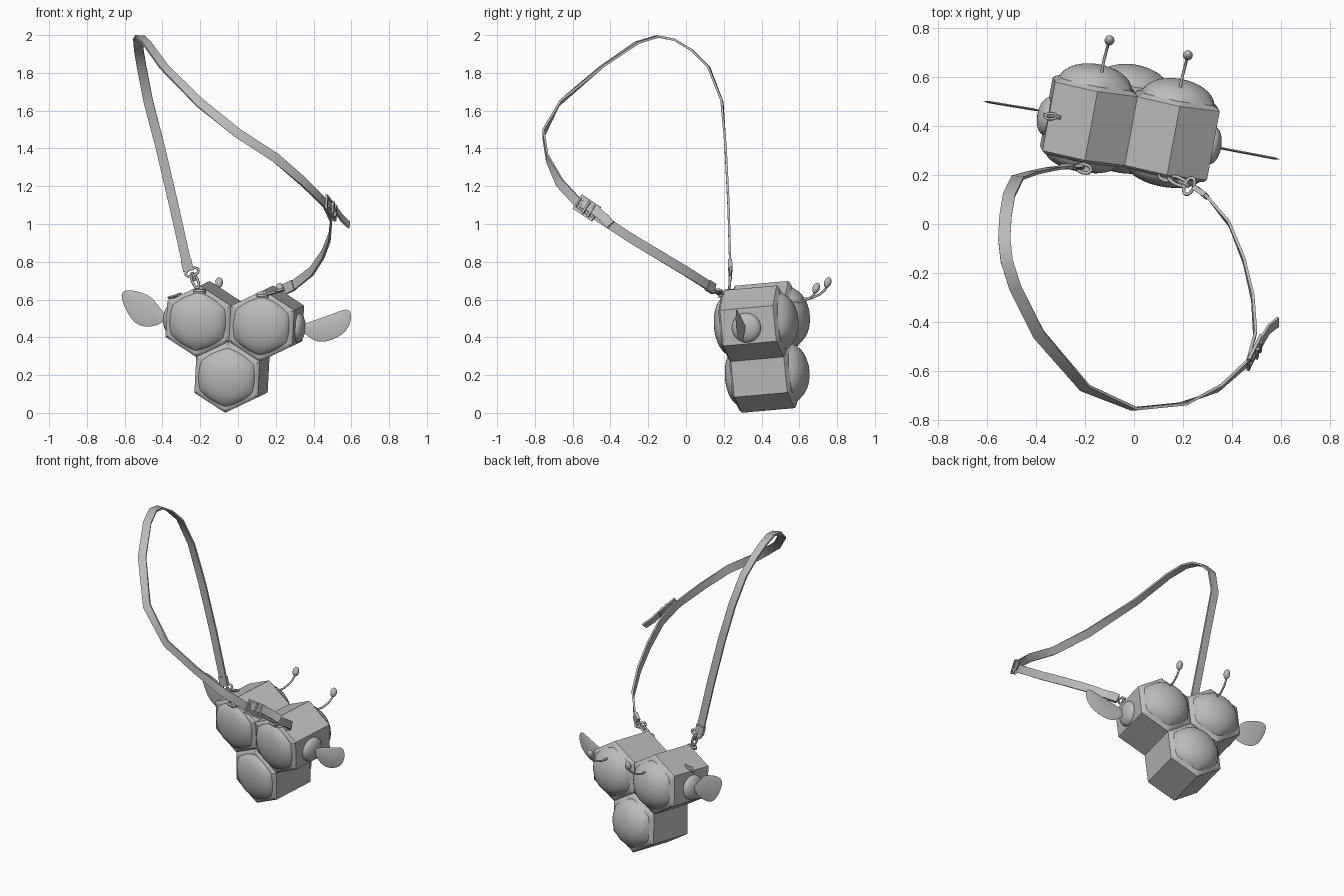
import bpy, bmesh
from math import cos, sin, pi, radians
from mathutils import Matrix, Vector

old = bpy.data.objects.get("Cube")
if old:
    bpy.data.objects.remove(old, do_unlink=True)

grey = bpy.data.materials.new("soft_grey")
grey.use_nodes = True
colour = (0.5, 0.5, 0.5, 1)
grey.diffuse_color = colour
grey.node_tree.nodes["Principled BSDF"].inputs["Base Color"].default_value = colour


def finish(name, bm, angle=40, matrix=None):
    """Turn a bmesh into a shaded, coloured object."""
    bmesh.ops.recalc_face_normals(bm, faces=bm.faces)
    mesh = bpy.data.meshes.new(name)
    bm.to_mesh(mesh)
    bm.free()
    mesh.materials.append(grey)
    obj = bpy.data.objects.new(name, mesh)
    bpy.context.collection.objects.link(obj)
    if matrix:
        obj.matrix_world = matrix
    bpy.ops.object.select_all(action="DESELECT")
    obj.select_set(True)
    bpy.context.view_layer.objects.active = obj
    bpy.ops.object.shade_smooth_by_angle(angle=radians(angle))
    return obj


def loft(name, rings, closed=False, angle=40, matrix=None):
    """Skin a list of equal point rings, capping the ends unless closed."""
    bm = bmesh.new()
    rows = [[bm.verts.new(p) for p in ring] for ring in rings]
    n = len(rows[0])
    pairs = list(zip(rows, rows[1:])) + ([(rows[-1], rows[0])] if closed else [])
    for a, b in pairs:
        for i in range(n):
            j = (i + 1) % n
            bm.faces.new((a[i], a[j], b[j], b[i]))
    if not closed:
        bm.faces.new(rows[0])
        bm.faces.new(rows[-1])
    return finish(name, bm, angle, matrix)


def sweep(name, path, section, normal, closed=False, angle=40):
    """Carry a flat section (across, outward) along a path."""
    pts = [Vector(p) for p in path]
    rings, last = [], len(pts) - 1
    for i, p in enumerate(pts):
        before = pts[i - 1] if i or closed else p
        after = pts[(i + 1) % len(pts)] if i < last or closed else p
        t = (after - before).normalized()
        out = Vector(normal(p))
        out = (out - t * out.dot(t)).normalized()
        side = t.cross(out)
        rings.append([p + side * a + out * b for a, b in section])
    return loft(name, rings, closed, angle)


def flat(width, thick):
    w, t = width / 2, thick / 2
    return [(-w, -t), (w, -t), (w, t), (-w, t)]


def rod(r, sides=8):
    return [(r * cos(2 * pi * i / sides), r * sin(2 * pi * i / sides)) for i in range(sides)]


def link(name, centre, a, b, ra, rb, r=0.007):
    """Oval wire loop lying in the plane of directions a and b."""
    a, b, c = Vector(a).normalized(), Vector(b), Vector(centre)
    b = (b - a * b.dot(a)).normalized()
    n = a.cross(b)
    path = [c + a * ra * cos(k * pi / 8) + b * rb * sin(k * pi / 8) for k in range(16)]
    sweep(name, path, rod(r), lambda p: n, True, 60)


def ball(name, matrix):
    bm = bmesh.new()
    bmesh.ops.create_uvsphere(bm, u_segments=24, v_segments=14, radius=1)
    finish(name, bm, 60, matrix)


# Bag body: three padded hexagonal cells in a tilted frame
R, DEPTH, STRETCH, SEG = 0.19, 0.143, 1.04, 48
bag = (Matrix.Translation((-0.017, 0.389, 0.485)) @ Matrix.Rotation(radians(-10.5), 4, "Z")
       @ Matrix.Rotation(radians(5), 4, "X") @ Matrix.Rotation(radians(4), 4, "Y"))
HALF = R * cos(pi / 6)


def cell_ring(hexed, radius, y):
    ring = []
    for i in range(SEG):
        a = 2 * pi * i / SEG
        reach = HALF / cos((a + pi / 6) % (pi / 3) - pi / 6)
        r = radius * (reach / HALF * hexed + 1 - hexed)
        ring.append((r * cos(a) * STRETCH, y, r * sin(a)))
    return ring


def padding(sign, height):
    rings = [cell_ring(1, HALF, sign * DEPTH), cell_ring(1, HALF * 0.92, sign * (DEPTH + 0.012))]
    for k in range(9):
        t = (0.08 + 0.9 * k / 8) * pi / 2
        rings.append(cell_ring(0.45 * (1 - k / 2) if k < 2 else 0, 0.146 * cos(t),
                               sign * (DEPTH + 0.006 + height * sin(t))))
    return rings


cells = {"left_cell": (STRETCH * HALF, 0), "right_cell": (-STRETCH * HALF, 0),
         "lower_cell": (0, -1.5 * R)}
for name, (x, z) in cells.items():
    loft(name, padding(-1, 0.06)[::-1] + padding(1, 0.088), angle=35,
         matrix=bag @ Matrix.Translation((x, 0, z)))

# Round wing hubs on both sides
for name, s in (("left_wing_hub", 1), ("right_wing_hub", -1)):
    ball(name, bag @ Matrix.Translation((s * 2 * HALF * STRETCH, -0.01, -0.01))
         @ Matrix.Diagonal((0.04, 0.078, 0.078, 1)))


# Thin leaf-shaped wings
def wing(name, outline, root, slope):
    for _ in range(3):
        nxt = outline[1:] + outline[:1]
        outline = [(p[0] * w + q[0] * (1 - w), p[1] * w + q[1] * (1 - w))
                   for p, q in zip(outline, nxt) for w in (0.75, 0.25)]
    ring = [Vector((x, root + slope * abs(x), z)) for x, z in outline]
    mid = sum(ring, Vector()) / len(ring)
    step = Vector((0, 0.005, 0))
    loft(name, [[mid + (p - mid) * 0.8 - step for p in ring], ring,
                [mid + (p - mid) * 0.8 + step for p in ring]])


wing("left_wing", [(0.33, 0.44), (0.42, 0.365), (0.54, 0.4), (0.6, 0.47), (0.595, 0.56),
                   (0.49, 0.52), (0.33, 0.465)], 0.377, -0.19)
wing("right_wing", [(-0.37, 0.5), (-0.41, 0.55), (-0.47, 0.63), (-0.62, 0.66), (-0.61, 0.57),
                    (-0.54, 0.46), (-0.44, 0.455)], 0.4, 0.165)

# Feelers with bulb tips
feelers = {
    "left": [(0.18, 0.5, 0.6), (0.187, 0.55, 0.588), (0.197, 0.6, 0.586), (0.21, 0.65, 0.603),
             (0.217, 0.677, 0.627), (0.22, 0.687, 0.65)],
    "right": [(-0.145, 0.55, 0.62), (-0.135, 0.6, 0.605), (-0.125, 0.66, 0.606),
              (-0.112, 0.71, 0.628), (-0.104, 0.738, 0.655), (-0.1, 0.748, 0.68)]}
for side, path in feelers.items():
    sweep(side + "_feeler", path, rod(0.006), lambda p: (1, 0, 0), angle=60)
    ball(side + "_feeler_tip", Matrix.Translation(Vector(path[-1]) + Vector((0, 0.002, 0.01)))
         @ Matrix.Rotation(radians(-20), 4, "X") @ Matrix.Diagonal((0.02, 0.019, 0.029, 1)))

# Small zip pull on the right shoulder
sweep("zip_pull", [(-0.3, 0.435, 0.63), (-0.37, 0.447, 0.607)], rod(0.008), lambda p: (0, 0, 1))
link("zip_pull_ring", (-0.34, 0.44, 0.62), (1, 0, 0.3), (0, 1, 0), 0.025, 0.012, 0.005)


# Shoulder strap, its face turning outward along the loop
def outward(p):
    return (max(0, p.x - 0.2) * 4, p.y + 0.25, max(0, p.z - 1.5) * 1.5)


strap = [(-0.262, 0.235, 0.75), (-0.34, 0.225, 1.1), (-0.41, 0.21, 1.4), (-0.475, 0.19, 1.65),
         (-0.51, 0.12, 1.83), (-0.525, 0.03, 1.92), (-0.53, -0.06, 1.975), (-0.52, -0.15, 1.993),
         (-0.485, -0.26, 1.96), (-0.39, -0.45, 1.83), (-0.2, -0.67, 1.64), (0, -0.755, 1.48),
         (0.2, -0.735, 1.35), (0.35, -0.67, 1.22), (0.46, -0.57, 1.11), (0.495, -0.45, 1.03),
         (0.485, -0.3, 0.93), (0.45, -0.15, 0.84), (0.39, 0, 0.75), (0.3, 0.11, 0.68),
         (0.25, 0.147, 0.655)]
sweep("strap", strap, flat(0.05, 0.012), outward)
sweep("strap_tail", [(0.475, -0.55, 1.11), (0.515, -0.49, 1.08), (0.55, -0.43, 1.03),
                     (0.588, -0.4, 0.995)], flat(0.05, 0.01), lambda p: (1, -0.3, 0.3))

# Folded strap ends
for name, ends in (("right_strap_end", strap[:2]), ("left_strap_end", strap[:-3:-1])):
    a, b = (Vector(p) for p in ends)
    sweep(name, [a, a + (b - a).normalized() * 0.06], flat(0.056, 0.022), outward)

# Adjusting buckle: rectangular frame, middle bar and keeper
centre, along = Vector((0.492, -0.525, 1.085)), Vector((0.06, 0.12, -0.08)).normalized()
face = Vector((1, -0.25, 0.1))
face = (face - along * face.dot(along)).normalized()
across = along.cross(face)
corners = [centre + along * 0.06 * u + across * 0.036 * v
           for u, v in ((-1, -1), (1, -1), (1, 1), (-1, 1))]
sweep("buckle_frame", corners, flat(0.02, 0.012), lambda p: face, True)
for name, shift in (("buckle_bar", 0), ("buckle_keeper", 0.035)):
    c = centre + along * shift + face * 0.012
    sweep(name, [c - across * 0.036, c + across * 0.036], flat(0.012, 0.012), lambda p: face)

# Metal clips joining the strap to the bag
clips = {"right": [(-0.243, 0.235, 0.745), (-0.228, 0.233, 0.7), (-0.203, 0.226, 0.648)],
         "left": [(0.225, 0.155, 0.648), (0.18, 0.175, 0.635), (0.13, 0.195, 0.622)]}
for side, (ring, hook, anchor) in clips.items():
    direction = Vector(anchor) - Vector(ring)
    flatways = Vector((1, 0, 0)) if side == "right" else Vector((0.4, 0.9, 0))
    link(side + "_strap_ring", ring, direction, flatways, 0.02, 0.036)
    link(side + "_snap_hook", hook, direction, flatways, 0.042, 0.015)
    sweep(side + "_swivel", [ring, hook], rod(0.009), lambda p: (0.2, 1, 0.1))
    link(side + "_anchor_ring", anchor, (1, -0.18, 0), (0, 1, 0.1), 0.028, 0.018)
    c = Vector(anchor)
    sweep(side + "_anchor_tab", [c - Vector((0.028, -0.01, 0.008)), c + Vector((0.028, -0.01, -0.008))],
          flat(0.03, 0.014), lambda p: (0, 0, 1))
